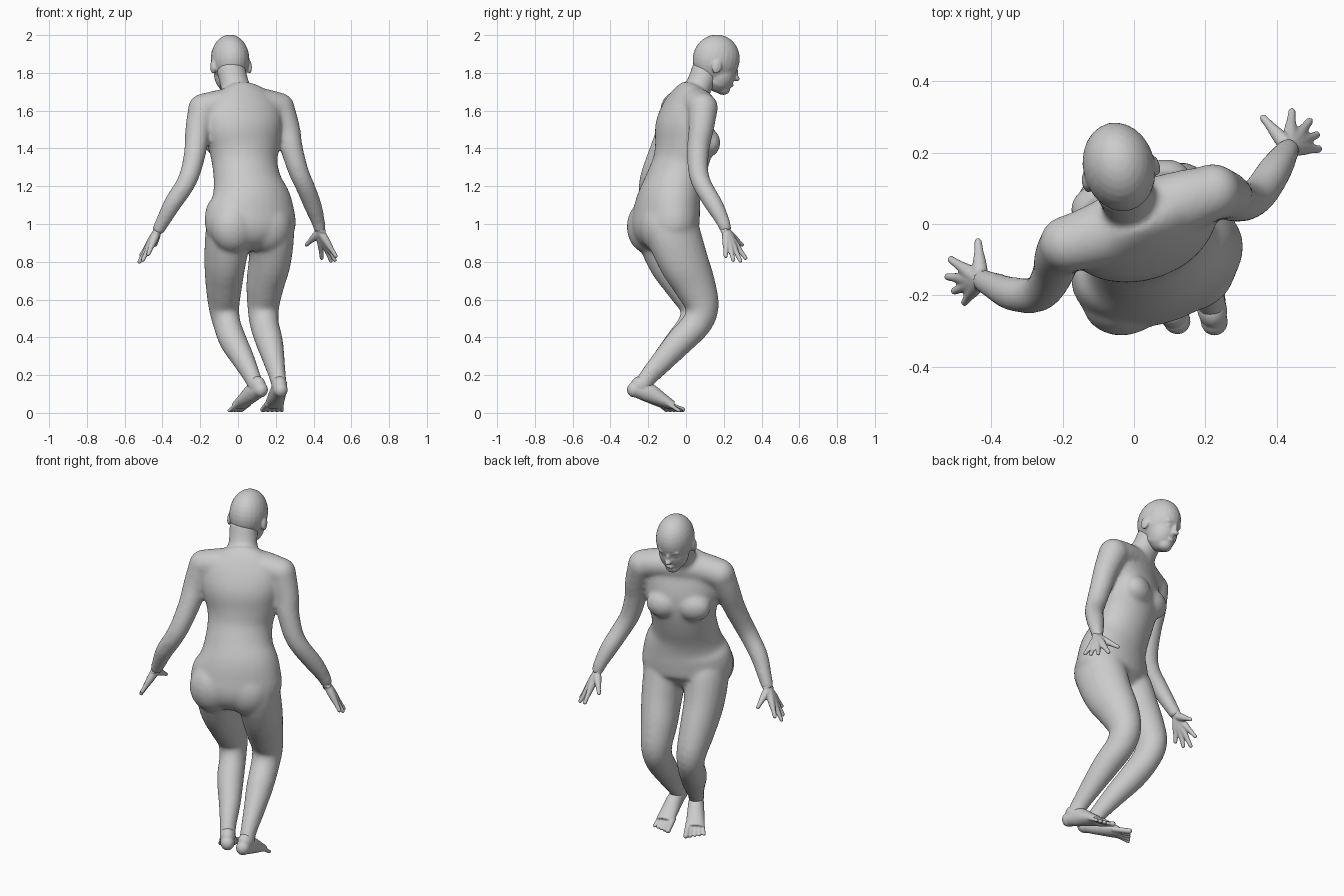
import bpy, bmesh, math
from mathutils import Vector, Matrix

if "Cube" in bpy.data.objects:
    bpy.data.objects.remove(bpy.data.objects["Cube"])

skin = bpy.data.materials.new("grey clay")
skin.use_nodes = True
GREY = (0.6, 0.6, 0.6, 1)
skin.diffuse_color = GREY
skin.node_tree.nodes["Principled BSDF"].inputs["Base Color"].default_value = GREY

TWIST = Matrix.Rotation(math.radians(20), 4, 'Z')   # the body is turned about z
BODY_SIDE = TWIST.to_3x3() @ Vector((1, 0, 0))


def smooth_path(points, steps=4):
    """Catmull-Rom through tuples (x, y, z, half width, half depth)."""
    p = [Vector(q) for q in points]
    p = [p[0] * 2 - p[1]] + p + [p[-1] * 2 - p[-2]]
    out = []
    for a, b, c, d in zip(p, p[1:], p[2:], p[3:]):
        for k in range(steps):
            t = k / steps
            out.append(0.5 * (2 * b + (c - a) * t + (2 * a - 5 * b + 4 * c - d) * t * t
                              + (3 * b - a - 3 * c + d) * t ** 3))
    return out + [p[-2]]


def loft(bm, points, side=BODY_SIDE, sides=20):
    """Closed tube of ellipses along a smooth path."""
    path = smooth_path(points)
    centres = [Vector(q[:3]) for q in path]
    rings = []
    last = len(path) - 1
    for i, q in enumerate(path):
        along = (centres[min(i + 1, last)] - centres[max(i - 1, 0)]).normalized()
        u = (side - along * side.dot(along)).normalized()
        v = along.cross(u)
        ring = []
        for k in range(sides):
            ang = math.tau * k / sides
            ring.append(bm.verts.new(centres[i] + u * q[3] * math.cos(ang) + v * q[4] * math.sin(ang)))
        rings.append(ring)
    for r0, r1 in zip(rings, rings[1:]):
        for k in range(sides):
            n = (k + 1) % sides
            bm.faces.new((r0[k], r0[n], r1[n], r1[k]))
    bm.faces.new(rings[0][::-1])
    bm.faces.new(rings[-1])


def ball(bm, centre, radii, frame=Matrix()):
    m = frame @ Matrix.Translation(centre) @ Matrix.Diagonal((*radii, 1))
    bmesh.ops.create_uvsphere(bm, u_segments=24, v_segments=16, radius=1, matrix=m)


def finish(bm, name, voxel, rounds):
    """Fuse the overlapping forms into one softened surface."""
    bmesh.ops.recalc_face_normals(bm, faces=bm.faces[:])
    mesh = bpy.data.meshes.new(name)
    bm.to_mesh(mesh)
    bm.free()
    mesh.materials.append(skin)
    ob = bpy.data.objects.new(name, mesh)
    bpy.context.collection.objects.link(ob)
    fuse = ob.modifiers.new("fuse", 'REMESH')
    fuse.mode = 'VOXEL'
    fuse.voxel_size = voxel
    fuse.use_smooth_shade = True
    soften = ob.modifiers.new("soften", 'SMOOTH')
    soften.factor = 0.5
    soften.iterations = rounds


# Torso, from crotch to base of neck
body = bmesh.new()
loft(body, [
    (.062, -.1, .865, .08, .06), (.062, -.105, .9, .19, .12), (.063, -.112, .97, .243, .165),
    (.066, -.103, 1.05, .247, .167), (.067, -.09, 1.13, .222, .16), (.051, -.065, 1.22, .186, .147),
    (.036, -.03, 1.32, .177, .143), (.031, -.01, 1.42, .197, .147), (.025, -.01, 1.52, .217, .142),
    (.02, 0, 1.61, .215, .114), (.015, .015, 1.67, .17, .087), (0, .04, 1.715, .09, .07)], sides=32)

# Shoulder yoke, from shoulder to shoulder
loft(body, [(-.195, -.06, 1.61, .078, .078), (-.1, -.03, 1.63, .09, .08), (.02, .02, 1.645, .1, .085),
            (.13, .06, 1.638, .09, .08), (.228, .09, 1.615, .078, .078)], Vector((0, 1, 0)))

# Neck
loft(body, [(.01, .02, 1.64, .1, .085), (-.015, .068, 1.73, .079, .07), (-.04, .112, 1.83, .077, .078)])

# Buttocks and chest
for s in (-1, 1):
    ball(body, (.006 + s * .098, -.185, .985), (.125, .106, .14), TWIST)
    ball(body, (.02 + s * .084, .082, 1.43), (.094, .066, .078), TWIST)

# Arms: x, y, z and radius
left_arm = [(-.185, -.055, 1.61, .08), (-.213, -.09, 1.5, .067), (-.224, -.13, 1.4, .06),
            (-.25, -.18, 1.28, .054), (-.285, -.2, 1.2, .051), (-.345, -.195, 1.11, .048),
            (-.4, -.17, 1.01, .038), (-.43, -.157, .955, .032)]
right_arm = [(.22, .09, 1.615, .08), (.263, .08, 1.5, .067), (.284, .065, 1.4, .06),
             (.32, .065, 1.28, .054), (.355, .09, 1.2, .051), (.395, .15, 1.1, .048),
             (.425, .197, 1.01, .037), (.435, .213, .96, .031)]
for arm in (left_arm, right_arm):
    loft(body, [(*q, q[3]) for q in arm])
    ball(body, arm[0][:3], (.08, .08, .08))

# Legs: bent knees, half width and half depth
loft(body, [
    (-.02, -.12, 1.1, .08, .1), (-.045, -.125, .98, .118, .143), (-.067, -.075, .82, .109, .137),
    (-.075, 0, .68, .096, .114), (-.074, .055, .56, .081, .09), (-.058, .035, .47, .072, .08),
    (-.025, -.035, .38, .073, .074), (.03, -.12, .28, .06, .062), (.075, -.2, .19, .045, .05),
    (.1, -.24, .13, .042, .045)])
loft(body, [
    (.165, -.06, 1.1, .08, .1), (.175, -.072, .98, .118, .143), (.17, -.02, .82, .11, .137),
    (.144, .045, .68, .099, .114), (.134, .085, .56, .084, .09), (.14, .055, .47, .077, .08),
    (.165, -.03, .38, .073, .074), (.19, -.12, .28, .058, .062), (.21, -.2, .19, .044, .05),
    (.222, -.24, .13, .042, .045)])
finish(body, "body", 0.01, 16)

# Hands: fingers fan from the wrist, thumb first
left_tips = [(-.437, -.05, .89), (-.513, -.1, .835), (-.522, -.148, .8),
             (-.504, -.188, .81), (-.475, -.22, .84)]
right_tips = [(.363, .297, .89), (.443, .315, .82), (.492, .288, .805),
              (.512, .25, .81), (.518, .21, .83)]
for name, arm, tips in (("left_hand", left_arm, left_tips), ("right_hand", right_arm, right_tips)):
    hand = bmesh.new()
    wrist = Vector(arm[-1][:3])
    for tip in tips:
        tip = Vector(tip)
        path = []
        for t, r in ((-.2, .021), (.2, .022), (.48, .019), (.75, .0135), (1, .011)):
            path.append((*wrist.lerp(tip, t), r, r))
        loft(hand, path, sides=12)
        ball(hand, tip, (.011,) * 3)
    finish(hand, name, 0.005, 4)

# Feet: heel raised, toes on the ground; inner is the big-toe side
for name, heel, turn, inner in (("left_foot", (.12, -.27), 33, 1), ("right_foot", (.225, -.273), 10, -1)):
    foot = bmesh.new()
    frame = Matrix.Translation((*heel, 0)) @ Matrix.Rotation(math.radians(turn), 4, 'Z')
    side = frame.to_3x3() @ Vector((1, 0, 0))
    sole = []
    for y, z, a, b in ((0, .122, .037, .038), (.07, .11, .043, .05),
                       (.14, .074, .048, .038), (.205, .04, .051, .023)):
        sole.append((*(frame @ Vector((0, y, z))), a, b))
    loft(foot, sole, side)
    ball(foot, (0, 0, .122), (.038, .04, .04), frame)
    ball(foot, (0, .035, .145), (.042, .055, .05), frame)
    for i in range(5):
        x = inner * (.038 - .019 * i)
        r = .015 if i == 0 else .0105
        base = frame @ Vector((x, .17, .05))
        tip = frame @ Vector((x * 1.25, .266 - .009 * i, r + .002))
        loft(foot, [(*base, r, r), (*tip, r, r)], side, 12)
        ball(foot, tip, (r, r, r))
    finish(foot, name, 0.005, 4)

# Head: turned and looking down; skull, face, chin, nose and lips
head = bmesh.new()
pose = (Matrix.Translation((-.042, .16, 1.872)) @ Matrix.Rotation(math.radians(14), 4, 'Z')
        @ Matrix.Rotation(math.radians(-15), 4, 'X'))
for centre, radii in (
        ((0, 0, 0), (.101, .126, .131)), ((0, .04, -.07), (.081, .082, .1)),
        ((0, .074, -.14), (.042, .04, .034)), ((0, .116, -.05), (.013, .02, .036)),
        ((0, .13, -.07), (.019, .021, .015)), ((0, .104, -.112), (.028, .024, .013))):
    ball(head, centre, radii, pose)
# Brows, eyes, jaw and ears
for s in (-1, 1):
    ball(head, (s * .033, .102, -.016), (.03, .018, .01), pose)
    ball(head, (s * .033, .102, -.038), (.017, .014, .01), pose)
    ball(head, (s * .038, .035, -.11), (.032, .055, .04), pose)
    ball(head, (s * .1, -.01, -.045), (.012, .027, .037), pose)
finish(head, "head", 0.006, 6)
